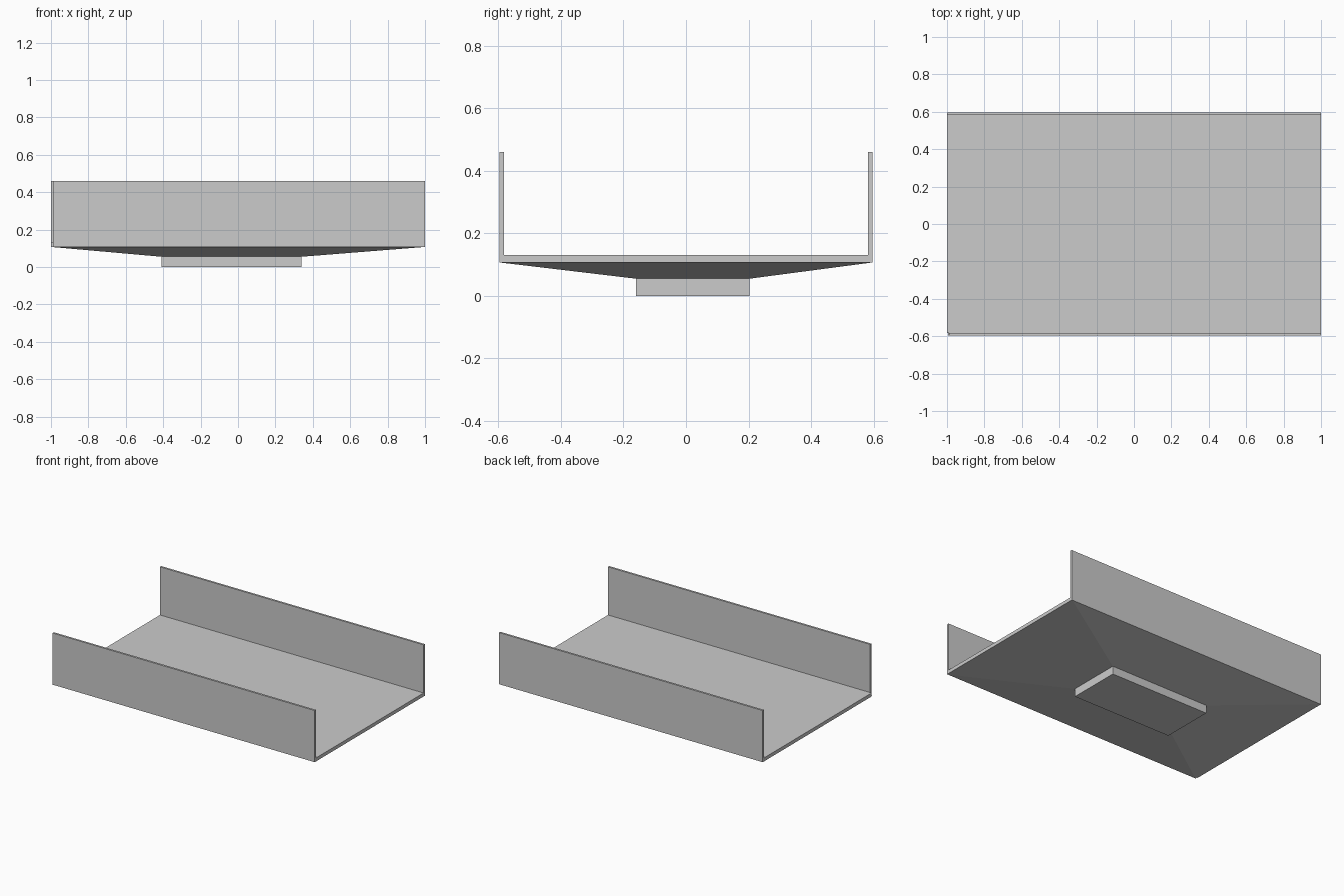
import bpy
import bmesh

cube = bpy.data.objects.get("Cube")
if cube:
    bpy.data.objects.remove(cube, do_unlink=True)

grey = bpy.data.materials.new("light_grey")
grey.use_nodes = True
colour = (0.6, 0.6, 0.6, 1)
grey.diffuse_color = colour
grey.node_tree.nodes["Principled BSDF"].inputs["Base Color"].default_value = colour


def block(name, low, high, z0, z1):
    """Solid between two rectangles (x0, x1, y0, y1), at heights z0 and z1."""
    bm = bmesh.new()
    rings = []
    for (x0, x1, y0, y1), z in ((low, z0), (high, z1)):
        corners = ((x0, y0), (x1, y0), (x1, y1), (x0, y1))
        rings.append([bm.verts.new((x, y, z)) for x, y in corners])
    bottom, top = rings
    bm.faces.new(bottom[::-1])
    bm.faces.new(top)
    for i in range(4):
        j = (i + 1) % 4
        bm.faces.new((bottom[i], bottom[j], top[j], top[i]))
    mesh = bpy.data.meshes.new(name)
    bm.to_mesh(mesh)
    bm.free()
    mesh.materials.append(grey)
    obj = bpy.data.objects.new(name, mesh)
    bpy.context.collection.objects.link(obj)
    return obj


foot = (-0.41, 0.34, -0.16, 0.203)
deck = (-1, 1, -0.583, 0.583)
rim = (-0.995, 0.995, -0.597, 0.597)
front = (-0.988, 1, -0.597, -0.583)
back = (-1, 1, 0.583, 0.597)

# Off-centre foot and the shallow sloping underside
block("foot", foot, foot, 0, 0.055)
block("sloping_underside", foot, rim, 0.055, 0.107)

# Tray floor and the two long side walls
block("tray_floor", deck, deck, 0.107, 0.131)
block("front_wall", front, front, 0.107, 0.461)
block("back_wall", back, back, 0.107, 0.461)
